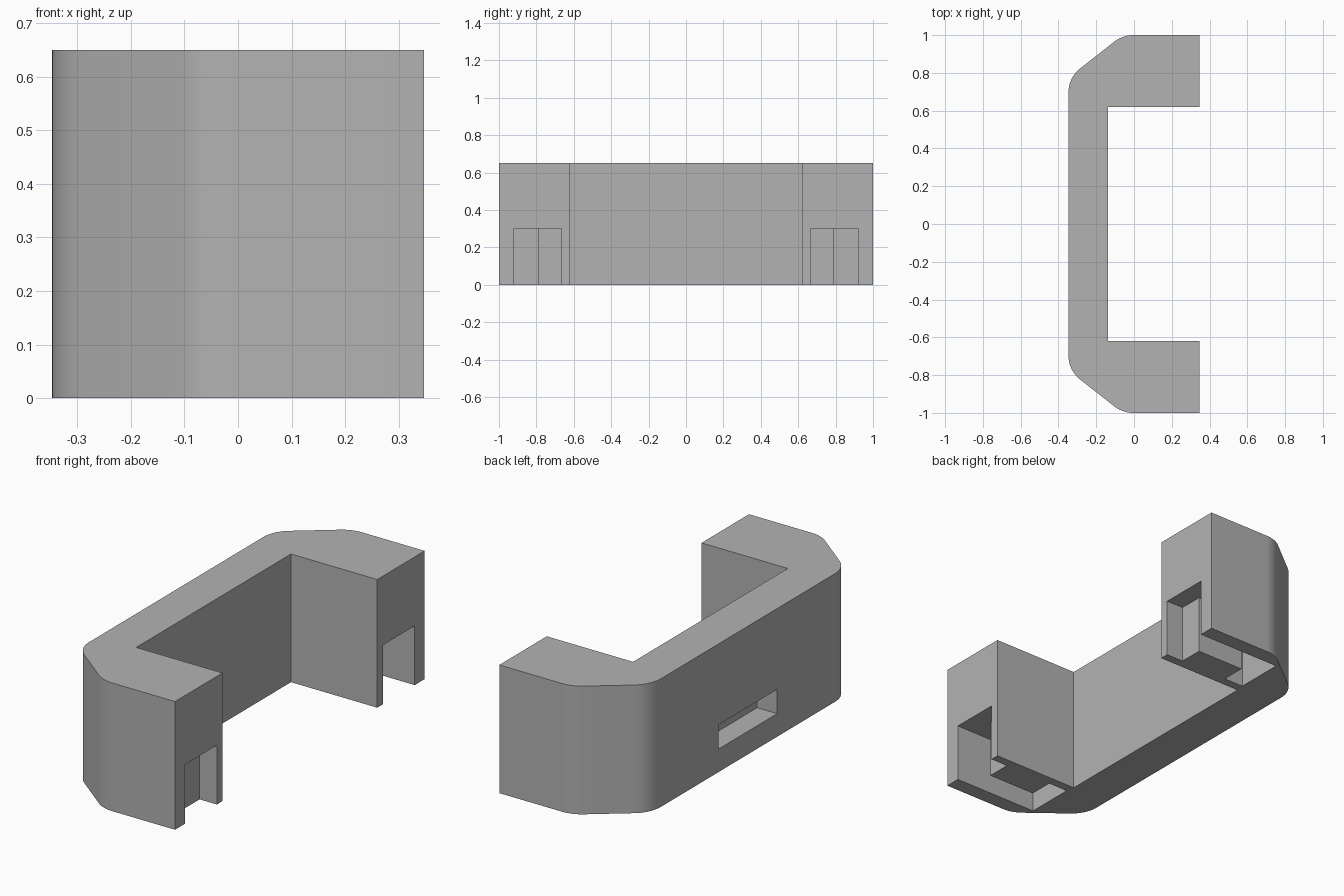
import bpy, bmesh, math
from mathutils import Vector

cube = bpy.data.objects.get("Cube")
if cube:
    bpy.data.objects.remove(cube, do_unlink=True)

HEIGHT = 0.65
X = 0.347  # half depth of the body

grey = bpy.data.materials.new("plain_grey")
grey.use_nodes = True
colour = (0.45, 0.45, 0.45, 1)
grey.diffuse_color = colour
grey.node_tree.nodes["Principled BSDF"].inputs["Base Color"].default_value = colour


def prism(name, outline, z0, z1):
    """Extrude a plan outline from z0 to z1."""
    bm = bmesh.new()
    face = bm.faces.new([bm.verts.new((x, y, z0)) for x, y in outline])
    top = bmesh.ops.extrude_face_region(bm, geom=[face])["geom"]
    verts = [v for v in top if isinstance(v, bmesh.types.BMVert)]
    bmesh.ops.translate(bm, verts=verts, vec=(0, 0, z1 - z0))
    bmesh.ops.recalc_face_normals(bm, faces=bm.faces)
    mesh = bpy.data.meshes.new(name)
    bm.to_mesh(mesh)
    bm.free()
    mesh.materials.append(grey)
    obj = bpy.data.objects.new(name, mesh)
    bpy.context.collection.objects.link(obj)
    return obj


def fillet(before, corner, after, radius, steps=10):
    """Points of a round arc that replaces a corner."""
    p, c, n = Vector(before), Vector(corner), Vector(after)
    a, b = (p - c).normalized(), (n - c).normalized()
    half = a.angle(b) / 2
    centre = c + (a + b).normalized() * radius / math.sin(half)
    start = c + a * radius / math.tan(half) - centre
    end = c + b * radius / math.tan(half) - centre
    sweep = start.angle(end)
    return [tuple(centre + (start * math.sin(sweep * (1 - i / steps))
                            + end * math.sin(sweep * i / steps)) / math.sin(sweep))
            for i in range(steps + 1)]


def flip(points):
    return [(x, -y) for x, y in reversed(points)]


# C-shaped body with rounded chamfers on the back corners
end, shoulder, flank, middle = (X, 1), (-0.06, 1), (-X, 0.775), (-X, 0)
half = [(-0.137, 0.62), (X, 0.62), end]
half += fillet(end, shoulder, flank, 0.16)
half += fillet(shoulder, flank, middle, 0.16)
body = prism("bracket_body", half + flip(half), 0, HEIGHT)

# Staple-shaped pockets in both legs, open at the bottom and at the leg end
pocket = [(0.5, 0.665), (0.5, 0.92), (-0.13, 0.92), (-0.13, 0.665),
          (-0.02, 0.665), (-0.02, 0.79), (0.25, 0.79), (0.25, 0.665)]
cutters = [prism("left_pocket_cutter", pocket, -0.1, 0.3),
           prism("right_pocket_cutter", flip(pocket), -0.1, 0.3)]

# Shallow blind slot in the long wall
slot = [(-0.5, -0.235), (-0.235, -0.235), (-0.235, 0.235), (-0.5, 0.235)]
cutters.append(prism("wall_slot_cutter", slot, 0.117, 0.24))

bpy.ops.object.select_all(action='DESELECT')
bpy.context.view_layer.objects.active = body
body.select_set(True)
for cutter in cutters:
    cutter.hide_render = True
    mod = body.modifiers.new(cutter.name, 'BOOLEAN')
    mod.operation = 'DIFFERENCE'
    mod.solver = 'EXACT'
    mod.object = cutter
    bpy.ops.object.modifier_apply(modifier=mod.name)
    bpy.data.objects.remove(cutter, do_unlink=True)

bpy.ops.object.shade_smooth_by_angle(angle=math.radians(25))
